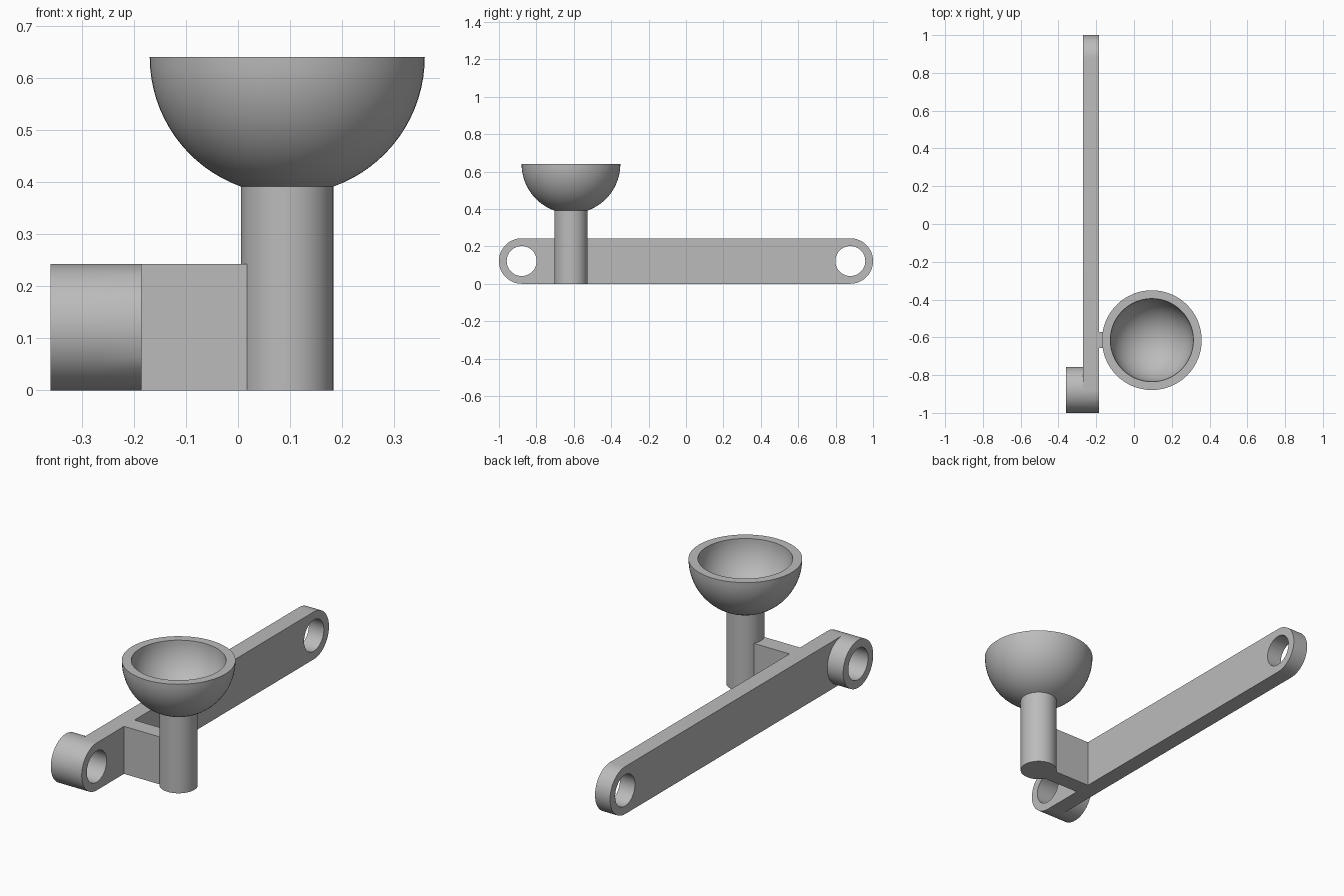
import bpy, bmesh, math
from mathutils import Matrix

if "Cube" in bpy.data.objects:
    bpy.data.objects.remove(bpy.data.objects["Cube"])

grey = bpy.data.materials.new("plain_grey")
grey.diffuse_color = (0.5, 0.5, 0.5, 1)
grey.use_nodes = True
grey.node_tree.nodes["Principled BSDF"].inputs["Base Color"].default_value = grey.diffuse_color

R, HOLE_R, END_Y = 0.1215, 0.08, 0.8785   # bar end radius, eye radius, eye position
BAR_X0, BAR_X1, BOSS_X0 = -0.27, -0.185, -0.36
CUP_X, CUP_Y, RIM_Z = 0.0945, -0.615, 0.64
SEG = 64


def add_object(name, bm):
    bmesh.ops.remove_doubles(bm, verts=bm.verts, dist=1e-6)
    bmesh.ops.recalc_face_normals(bm, faces=bm.faces)
    mesh = bpy.data.meshes.new(name)
    bm.to_mesh(mesh)
    bm.free()
    mesh.materials.append(grey)
    ob = bpy.data.objects.new(name, mesh)
    bpy.context.collection.objects.link(ob)
    return ob


def prism_x(name, outline, x0, x1):
    """Extrude a y/z outline along x."""
    bm = bmesh.new()
    face = bm.faces.new([bm.verts.new((x0, y, z)) for y, z in outline])
    ext = bmesh.ops.extrude_face_region(bm, geom=[face])
    verts = [v for v in ext["geom"] if isinstance(v, bmesh.types.BMVert)]
    bmesh.ops.translate(bm, verts=verts, vec=(x1 - x0, 0, 0))
    return add_object(name, bm)


def arc(cy, cz, r, a0, a1, n):
    return [(cy + r * math.cos(math.radians(a0 + (a1 - a0) * i / n)),
             cz + r * math.sin(math.radians(a0 + (a1 - a0) * i / n))) for i in range(n + 1)]


def combine(target, other, operation):
    mod = target.modifiers.new(operation, "BOOLEAN")
    mod.operation, mod.solver, mod.object = operation, "EXACT", other
    bpy.context.view_layer.objects.active = target
    bpy.ops.object.modifier_apply(modifier=mod.name)
    bpy.data.objects.remove(other)


def smooth(ob):
    bpy.ops.object.select_all(action="DESELECT")
    ob.select_set(True)
    bpy.context.view_layer.objects.active = ob
    bpy.ops.object.shade_smooth_by_angle(angle=math.radians(25))


# Long bar with rounded ends
outline = arc(END_Y, R, R, -90, 90, SEG // 2) + arc(-END_Y, R, R, 90, 270, SEG // 2)
arm = prism_x("pivot_arm", outline, BAR_X0, BAR_X1)

# Thick boss at the front end
boss = prism_x("boss", arc(-END_Y, R, R, 0, 360, SEG)[:-1], BOSS_X0, BAR_X1)
combine(arm, boss, "UNION")

# Web joining the bar to the post
web = prism_x("web", [(CUP_Y - 0.0425, 0), (CUP_Y + 0.0425, 0),
                      (CUP_Y + 0.0425, 2 * R), (CUP_Y - 0.0425, 2 * R)], -0.22, 0.03)
combine(arm, web, "UNION")

# Round eyes through both ends
for y in (-END_Y, END_Y):
    eye = prism_x("eye", arc(y, R, HOLE_R, 0, 360, SEG)[:-1], -0.5, 0)
    combine(arm, eye, "DIFFERENCE")
smooth(arm)

# Post and hollow hemispherical cup, turned as one piece
POST_R, OUT_R, IN_R = 0.0885, 0.264, 0.22
start = -math.degrees(math.acos(POST_R / OUT_R))
profile = [(0, 0), (POST_R, 0)]
profile += arc(0, RIM_Z, OUT_R, start, 0, 16)
profile += arc(0, RIM_Z, IN_R, 0, -90, 20)[:-1] + [(0, RIM_Z - IN_R)]
bm = bmesh.new()
verts = [bm.verts.new((r, 0, z)) for r, z in profile]
edges = [bm.edges.new(pair) for pair in zip(verts, verts[1:])]
bmesh.ops.spin(bm, geom=verts + edges, cent=(0, 0, 0), axis=(0, 0, 1),
               angle=math.tau, steps=SEG, use_duplicate=False)
bm.transform(Matrix.Translation((CUP_X, CUP_Y, 0)))
smooth(add_object("cup_on_post", bm))
